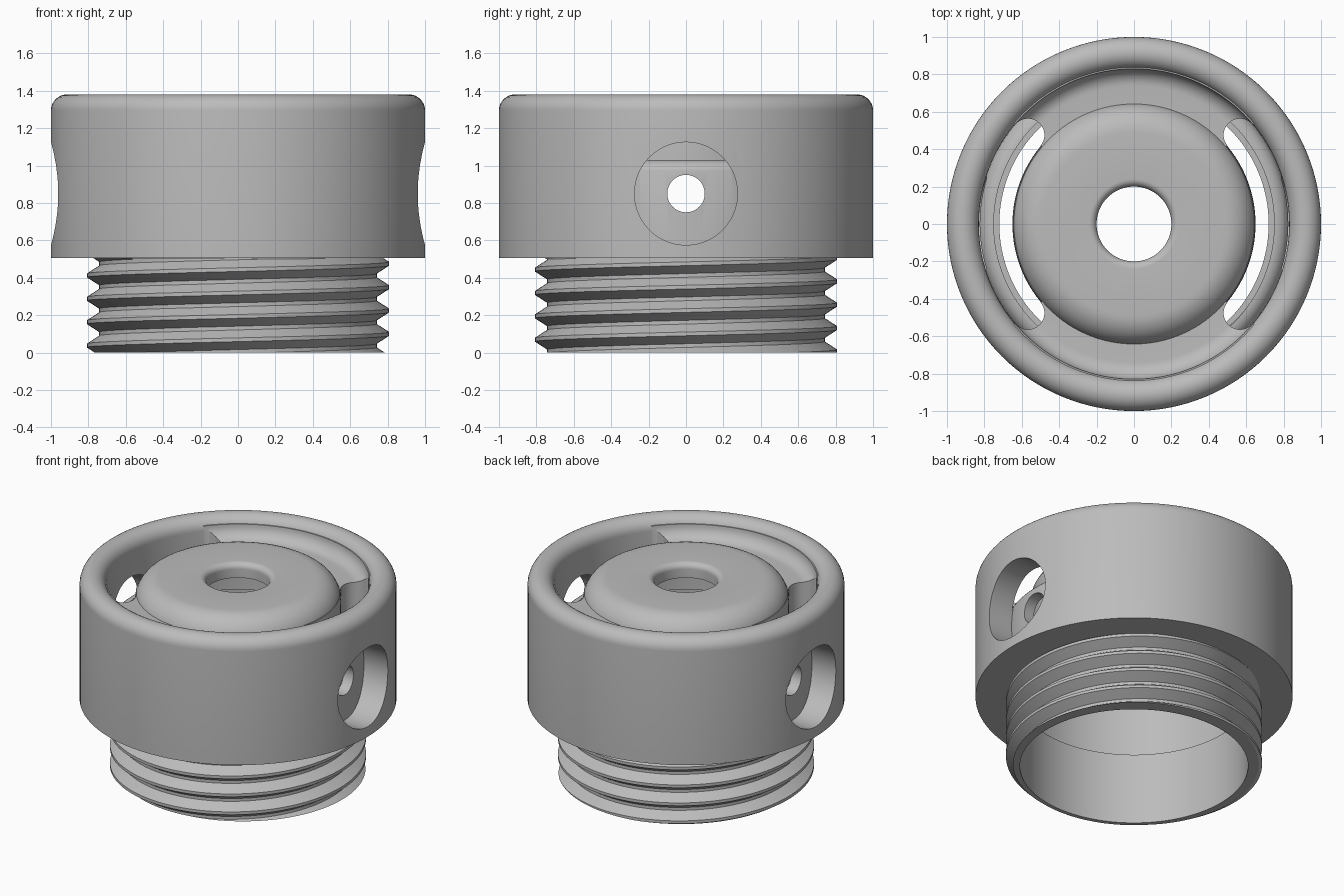
import bpy, bmesh, math
from math import cos, sin, pi, radians

cube = bpy.data.objects.get("Cube")
if cube:
    bpy.data.objects.remove(cube, do_unlink=True)

grey = bpy.data.materials.new("plain grey")
grey.use_nodes = True
colour = (0.5, 0.5, 0.5, 1)
grey.diffuse_color = colour
grey.node_tree.nodes["Principled BSDF"].inputs["Base Color"].default_value = colour


def make(name, bm):
    bmesh.ops.recalc_face_normals(bm, faces=bm.faces)
    mesh = bpy.data.meshes.new(name)
    bm.to_mesh(mesh)
    bm.free()
    mesh.materials.append(grey)
    ob = bpy.data.objects.new(name, mesh)
    bpy.context.collection.objects.link(ob)
    return ob


def arc(cx, cz, r, a0, a1, n=8):
    steps = [radians(a0 + (a1 - a0) * i / n) for i in range(n + 1)]
    return [(cx + r * cos(a), cz + r * sin(a)) for a in steps]


def revolve(name, profile, start=0, sweep=360, n=128):
    """Turn a closed (radius, height) profile about z; partial sweeps are capped."""
    bm = bmesh.new()
    full = sweep == 360
    rings = []
    for i in range(n if full else n + 1):
        a = radians(start + sweep * i / n)
        rings.append([bm.verts.new((r * cos(a), r * sin(a), z)) for r, z in profile])
    m = len(profile)
    for i in range(n):
        p, q = rings[i], rings[(i + 1) % len(rings)]
        for j in range(m):
            k = (j + 1) % m
            bm.faces.new((p[j], q[j], q[k], p[k]))
    if not full:
        bm.faces.new(rings[0])
        bm.faces.new(rings[-1])
    return make(name, bm)


def cylinder(name, r, length, loc, along_x=False, n=96):
    bm = bmesh.new()
    bmesh.ops.create_cone(bm, cap_ends=True, segments=n, radius1=r, radius2=r, depth=length)
    ob = make(name, bm)
    ob.hide_render = True
    if along_x:
        ob.rotation_euler.y = pi / 2
    ob.location = loc
    return ob


def cut(target, cutters):
    """Subtract the cutters, bake the result and remove the cutters."""
    for c in cutters:
        mod = target.modifiers.new("cut", 'BOOLEAN')
        mod.operation, mod.solver, mod.object = 'DIFFERENCE', 'EXACT', c
    bpy.context.view_layer.update()
    deps = bpy.context.evaluated_depsgraph_get()
    mesh = bpy.data.meshes.new_from_object(target.evaluated_get(deps))
    target.modifiers.clear()
    target.data = mesh
    for c in cutters:
        bpy.data.objects.remove(c, do_unlink=True)


def smooth(ob, angle=32):
    ob.data.shade_smooth()
    ob.data.set_sharp_from_angle(angle=radians(angle))


# Outer collar with rounded rim, inner groove and lower sleeve
shell = revolve("collar", [(0.72, 0.004), (0.72, 0.5), (0.75, 0.5)]
                + arc(0.75, 0.95, 0.08, 90, 0)
                + arc(0.915, 1.295, 0.085, 180, 0, 16)
                + [(1, 0.505), (0.73, 0.505), (0.73, 0.004)])

# Round side windows down to the sleeve, with a small cross hole
window = cylinder("window_cutter", 0.275, 2.6, (0, 0, 0.85), True)
cut(window, [cylinder("window_core", 0.825, 3, (0, 0, 0.85), n=128)])
cut(shell, [window, cylinder("cross_hole_cutter", 0.1, 2.6, (0, 0, 0.85), True, 48)])

# Hollow domed hub with a rounded centre hole
hub = revolve("hub", arc(0.24, 1.31, 0.04, 180, 90) + arc(0.49, 1.19, 0.16, 90, 0, 10)
              + [(0.65, 1.0), (0.56, 1.0)] + arc(0.48, 1.17, 0.08, 0, 90) + [(0.2, 1.25)])

# Two bridges joining hub and collar, left over between the curved slots
bridges = revolve("bridges", [(0.6, 1.0), (0.6, 1.24)] + arc(0.74, 1.33, 0.09, 270, 360)
                  + [(0.84, 1.33), (0.84, 1.0)])
slots = []
for side in (0, 180):
    slots.append(revolve("slot_cutter", [(0.645, 0.9), (0.86, 0.9), (0.86, 1.5), (0.645, 1.5)],
                         side - 40, 80, 32))
    for end in (-40, 40):
        a = radians(side + end)
        slots.append(cylinder("slot_end_cutter", 0.088, 0.6,
                              (0.74 * cos(a), 0.74 * sin(a), 1.2), n=32))
cut(bridges, slots)

# Right-handed helical thread, trimmed flat at both ends
pitch, n = 0.125, 128
tooth = [(-0.01, 0.808), (0.01, 0.808), (0.0525, 0.742), (0.0725, 0.742)]
knots = [(turn * pitch + dz, r) for turn in range(-3, 6) for dz, r in tooth]
bm = bmesh.new()
cols = []
for i in range(n + 1):
    a = 2 * pi * i / n
    cols.append([bm.verts.new((r * cos(a), r * sin(a), 0.1 + z + pitch * i / n))
                 for z, r in knots])
for p, q in zip(cols, cols[1:]):
    for j in range(len(knots) - 1):
        bm.faces.new((p[j], q[j], q[j + 1], p[j + 1]))
bmesh.ops.remove_doubles(bm, verts=bm.verts, dist=0.0005)
for height, up in ((0, -1), (0.51, 1)):
    bmesh.ops.bisect_plane(bm, geom=bm.verts[:] + bm.edges[:] + bm.faces[:], dist=1e-5,
                           plane_co=(0, 0, height), plane_no=(0, 0, up), clear_outer=True)
# Flat foot ring closing the thread onto the sleeve bore
foot = [e for e in bm.edges if e.is_boundary and all(abs(v.co.z) < 1e-4 for v in e.verts)]
new = bmesh.ops.extrude_edge_only(bm, edges=foot)["geom"]
for v in new:
    if isinstance(v, bmesh.types.BMVert):
        k = 0.72 / math.hypot(v.co.x, v.co.y)
        v.co.x *= k
        v.co.y *= k
thread = make("thread", bm)

for ob in (shell, hub, bridges, thread):
    smooth(ob)
